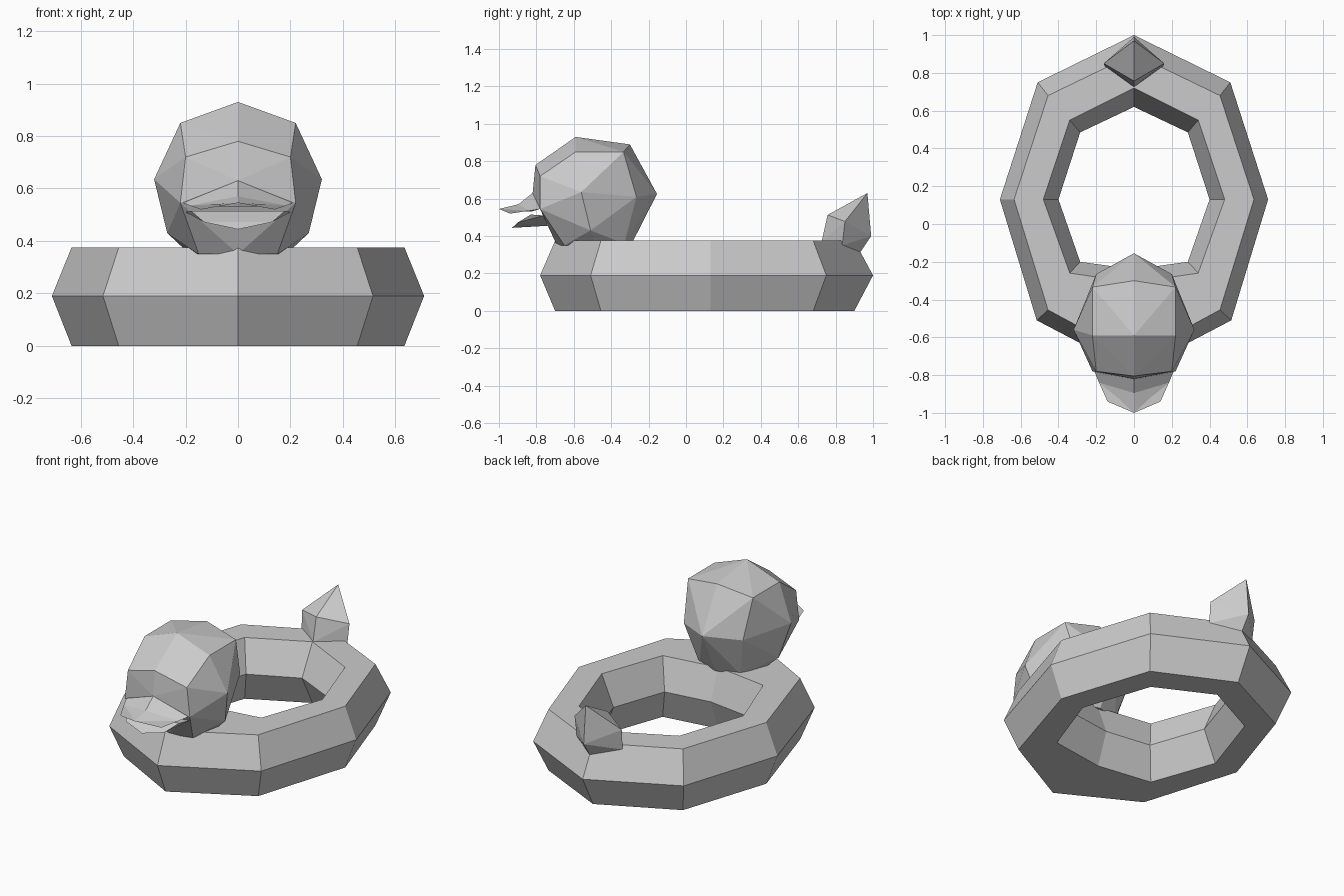
import bpy
import bmesh

cube = bpy.data.objects.get("Cube")
if cube:
    bpy.data.objects.remove(cube, do_unlink=True)

grey = bpy.data.materials.new("plain_grey")
grey.use_nodes = True
colour = (0.6, 0.6, 0.6, 1)
grey.diffuse_color = colour
grey.node_tree.nodes["Principled BSDF"].inputs["Base Color"].default_value = colour


def finish(name, bm):
    """Turn a bmesh into a flat shaded object."""
    bmesh.ops.recalc_face_normals(bm, faces=bm.faces[:])
    mesh = bpy.data.meshes.new(name)
    bm.to_mesh(mesh)
    bm.free()
    mesh.materials.append(grey)
    obj = bpy.data.objects.new(name, mesh)
    bpy.context.collection.objects.link(obj)
    return obj


def mirrored(points):
    """Half points plus their copies across x = 0."""
    return points + [(-x, y, z) for x, y, z in points if x > 0]


def hull(name, half):
    """Faceted solid wrapped around a mirrored set of points."""
    bm = bmesh.new()
    for p in mirrored(half):
        bm.verts.new(p)
    result = bmesh.ops.convex_hull(bm, input=bm.verts[:])
    inner = [v for v in result["geom_interior"] if isinstance(v, bmesh.types.BMVert)]
    if inner:
        bmesh.ops.delete(bm, geom=inner, context='VERTS')
    return finish(name, bm)


def half_faces(name, half, faces):
    """Half shell mirrored across x = 0 and welded."""
    bm = bmesh.new()
    for side in (1, -1):
        verts = [bm.verts.new((side * x, y, z)) for x, y, z in half]
        for f in faces:
            bm.faces.new([verts[i] for i in f])
    bmesh.ops.remove_doubles(bm, verts=bm.verts[:], dist=0.0001)
    return finish(name, bm)


def loop(half):
    """Closed eight point outline from its five right hand points."""
    return half + [(-x, y) for x, y in reversed(half[1:-1])]


# Swim ring: four outlines joined into a six sided tube
outer_mid = loop([(0, 1), (.51, .75), (.71, .13), (.515, -.51), (0, -.78)])
outer_edge = loop([(0, .9), (.455, .68), (.635, .13), (.455, -.455), (0, -.7)])
inner_edge = loop([(0, .72), (.34, .55), (.48, .13), (.34, -.26), (0, -.31)])
inner_mid = loop([(0, .62), (.285, .485), (.4, .13), (.285, -.2), (0, -.24)])
tube = [(outer_edge, 0), (outer_mid, .19), (outer_edge, .375),
        (inner_edge, .375), (inner_mid, .19), (inner_edge, 0)]
bm = bmesh.new()
rows = [[bm.verts.new((x, y, z)) for x, y in line] for line, z in tube]
for i, row in enumerate(rows):
    after = rows[(i + 1) % len(rows)]
    for j in range(len(row)):
        k = (j + 1) % len(row)
        bm.faces.new((row[j], row[k], after[k], after[j]))
finish("swim_ring", bm)

# Head with neck tapering into the ring
hull("head", [
    (0, -.82, .63), (0, -.805, .78), (0, -.59, .93), (0, -.3, .89),
    (0, -.155, .625), (0, -.29, .36),
    (.22, -.78, .545), (.2, -.78, .72), (.22, -.59, .85),
    (.22, -.334, .85), (.2, -.265, .61), (.14, -.33, .36),
    (.32, -.56, .635), (.27, -.51, .43),
    (0, -.69, .35), (.15, -.65, .35), (.19, -.48, .355)])

# Upper beak with a dipped ridge
half_faces("upper_beak", [
    (0, -.82, .63), (.21, -.78, .545), (0, -.895, .57), (.185, -.84, .535),
    (0, -1, .545), (.14, -.94, .52), (0, -.83, .53)],
    [(0, 1, 3, 2), (2, 3, 5, 4), (4, 5, 3, 6), (6, 3, 1), (0, 6, 1)])

# Lower beak
hull("lower_beak", [
    (0, -.93, .444), (.13, -.9, .472), (.18, -.83, .515),
    (0, -.82, .51), (0, -.74, .455), (.2, -.76, .51)])

# Tail
hull("tail", [
    (0, .97, .63), (0, .757, .513), (.16, .85, .478), (0, .99, .4),
    (0, .725, .37), (.155, .835, .35), (0, .93, .31)])
